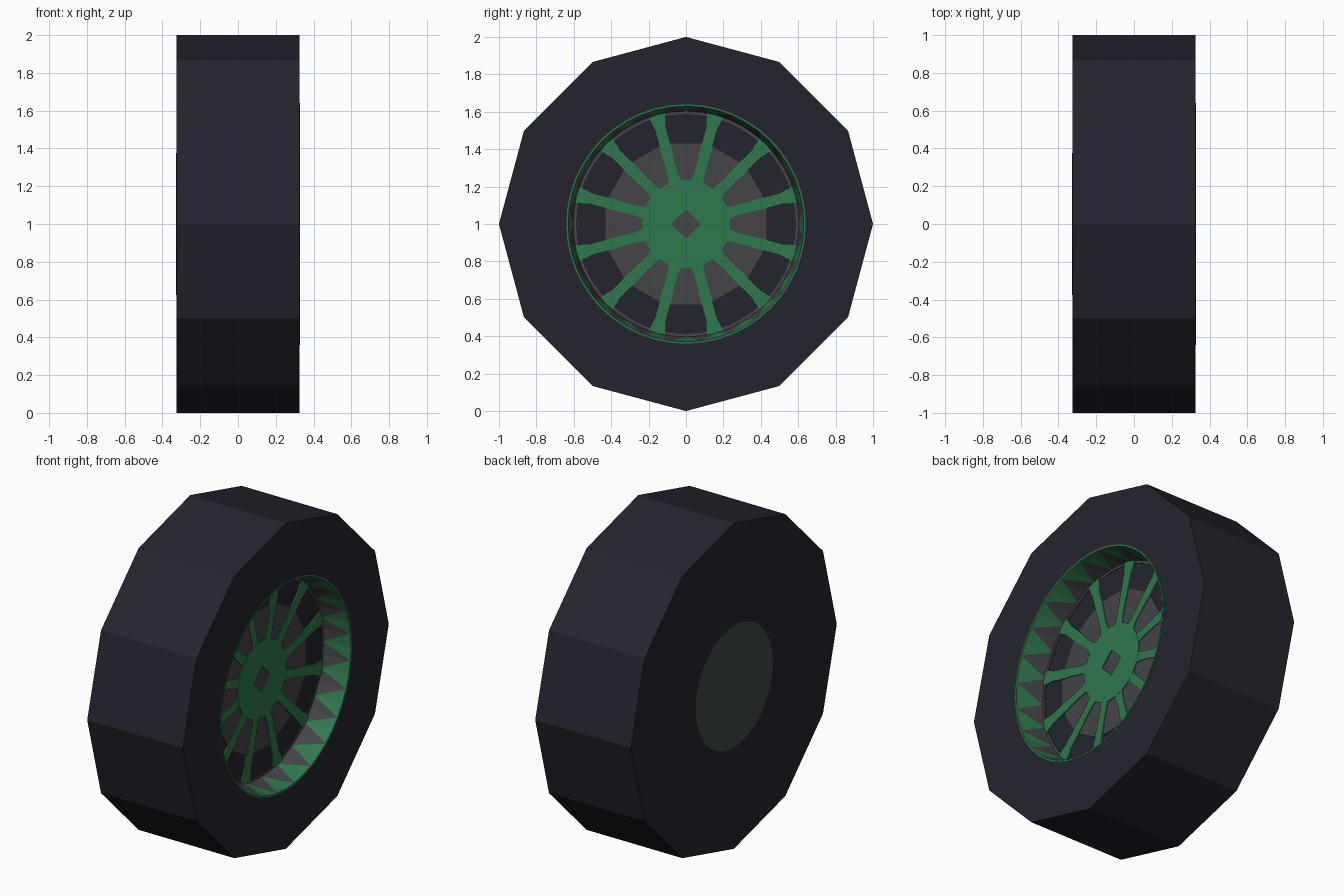
import bpy, bmesh
from math import sin, cos, pi, radians

cube = bpy.data.objects.get("Cube")
if cube:
    bpy.data.objects.remove(cube)

SEG = 48
FRONT, FLOOR = 0.325, 0.155


def material(name, color):
    m = bpy.data.materials.new(name)
    m.use_nodes = True
    m.diffuse_color = (*color, 1)
    m.node_tree.nodes["Principled BSDF"].inputs["Base Color"].default_value = (*color, 1)
    return m


RUBBER = material("dark rubber", (0.0175, 0.0175, 0.028))
GREEN = material("green paint", (0.027, 0.19, 0.073))
GRAY = material("gray metal", (0.058, 0.058, 0.066))
CAP = material("cool gray", (0.051, 0.064, 0.069))


def finish(name, bm, mats):
    bmesh.ops.recalc_face_normals(bm, faces=bm.faces)
    me = bpy.data.meshes.new(name)
    bm.to_mesh(me)
    bm.free()
    for m in mats:
        me.materials.append(m)
    ob = bpy.data.objects.new(name, me)
    bpy.context.collection.objects.link(ob)
    return ob


def ring(bm, x, r, sides=0, turn=0):
    """Loop of points around the axle; with sides, they lie on a regular polygon."""
    verts = []
    for i in range(SEG):
        a = 2 * pi * i / SEG
        k = r
        if sides:
            step = 2 * pi / sides
            k = r * cos(step / 2) / cos((a - turn) % step - step / 2)
        verts.append(bm.verts.new((x, k * cos(a), 1 + k * sin(a))))
    return verts


def lathe(name, rows, mats, closed=False, zigzag=None):
    """Join rings in order; close the section, or cap both ends."""
    bm = bmesh.new()
    rings = [ring(bm, *row) for row in rows]
    pairs = list(zip(rings, rings[1:]))
    if closed:
        pairs.append((rings[-1], rings[0]))
    else:
        bm.faces.new(rings[0])
        bm.faces.new(rings[-1])
    for n, (a, b) in enumerate(pairs):
        for i in range(SEG):
            j = (i + 1) % SEG
            if n != zigzag:
                bm.faces.new((a[i], a[j], b[j], b[i]))
            elif i % 2:
                bm.faces.new((a[i], a[j], b[j]))
                bm.faces.new((a[i], b[j], b[i])).material_index = 1
            else:
                bm.faces.new((a[i], a[j], b[i]))
                bm.faces.new((a[j], b[j], b[i])).material_index = 1
    return finish(name, bm, mats)


# Twelve-sided tyre with a recess on one side
lathe("tyre", [(-FRONT, 1, 12), (FRONT, 1, 12), (FRONT, 0.64),
               (FLOOR, 0.64)], [RUBBER])

# Rim lining the recess, green with gray teeth
lathe("rim", [(FRONT + 0.002, 0.64), (FRONT + 0.002, 0.63), (FLOOR, 0.603),
              (FLOOR, 0.64)], [GREEN, GRAY], closed=True, zigzag=1)
lathe("rim_foot", [(FLOOR, 0.605), (FLOOR + 0.004, 0.605), (FLOOR + 0.004, 0.588),
                   (FLOOR, 0.588)], [GRAY], closed=True)

# Gray plate behind the spokes
lathe("brake_plate", [(FLOOR, 0.445, 12, radians(15)),
                      (FLOOR + 0.004, 0.445, 12, radians(15))], [GRAY])

# Hub with a diamond opening
lathe("hub", [(FLOOR, 0.235), (FLOOR + 0.01, 0.235), (FLOOR + 0.01, 0.08, 4),
              (FLOOR, 0.08, 4)], [GREEN], closed=True)

# Twelve spokes, wider at both ends
HALF = [(0.2, 0.04), (0.27, 0.027), (0.36, 0.027), (0.4, 0.031),
        (0.53, 0.031), (0.56, 0.04), (0.605, 0.045)]
outline = HALF + [(r, -w) for r, w in reversed(HALF)]
bm = bmesh.new()
for k in range(12):
    a = radians(15 + 30 * k)
    loops = []
    for x in (FLOOR, FLOOR + 0.009):
        loops.append([bm.verts.new((x, r * cos(a) - w * sin(a),
                                    1 + r * sin(a) + w * cos(a))) for r, w in outline])
    low, top = loops
    bm.faces.new(low)
    bm.faces.new(top)
    for i in range(len(low)):
        j = (i + 1) % len(low)
        bm.faces.new((low[i], low[j], top[j], top[i]))
finish("spokes", bm, [GREEN])

# Round cap on the plain side
lathe("axle_cap", [(-FRONT - 0.002, 0.376), (-FRONT + 0.002, 0.376)], [CAP])
